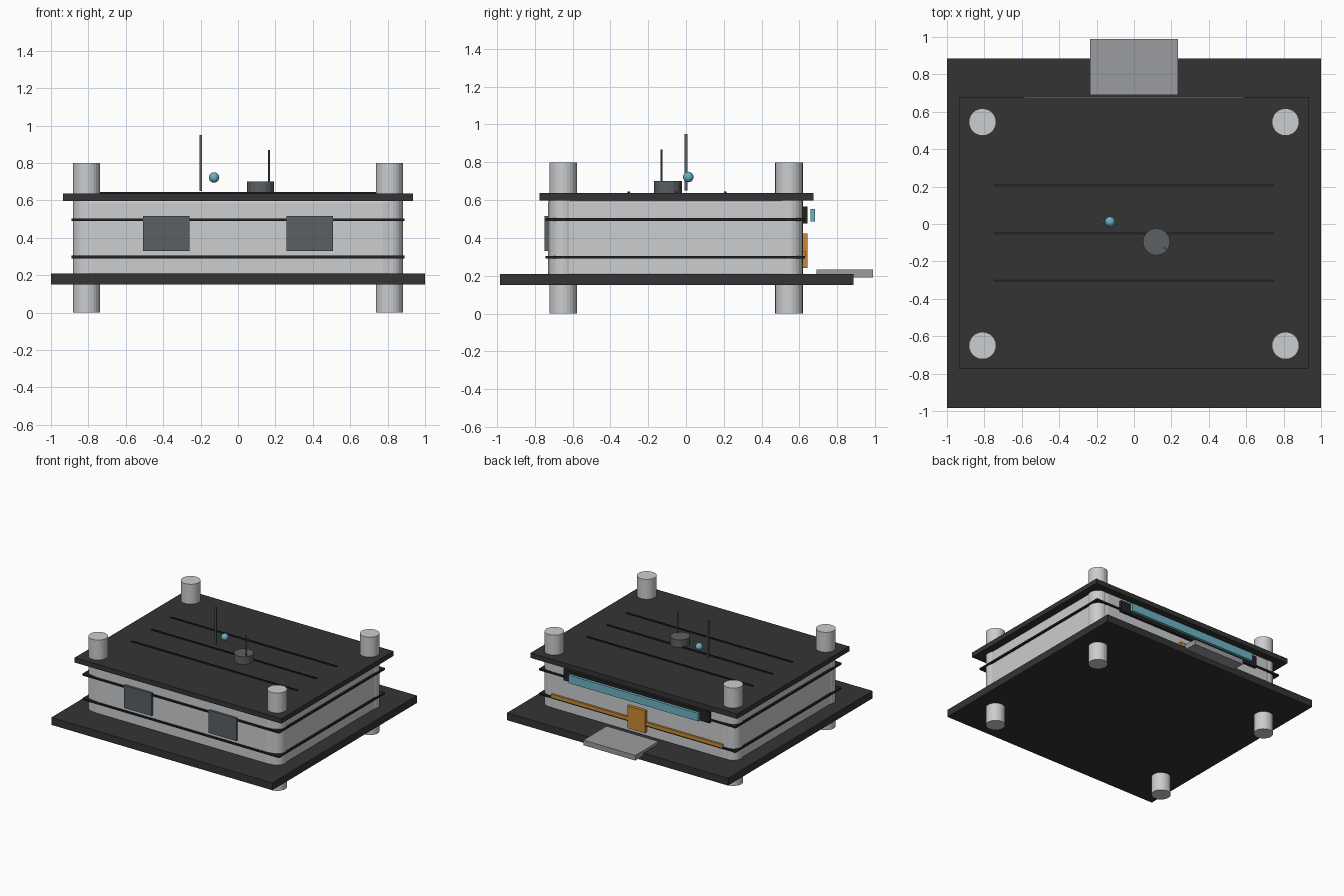
import bpy
import bmesh

cube = bpy.data.objects.get("Cube")
if cube:
    bpy.data.objects.remove(cube, do_unlink=True)


def material(name, r, g, b, rough=0.6):
    m = bpy.data.materials.new(name)
    m.use_nodes = True
    m.diffuse_color = (r, g, b, 1)
    bsdf = next(n for n in m.node_tree.nodes if n.type == 'BSDF_PRINCIPLED')
    bsdf.inputs["Base Color"].default_value = (r, g, b, 1)
    bsdf.inputs["Roughness"].default_value = rough
    return m


charcoal = material("charcoal", 0.034, 0.034, 0.035)
black = material("black", 0.016, 0.016, 0.018)
light_grey = material("light grey", 0.60, 0.61, 0.62)
mid_grey = material("mid grey", 0.33, 0.335, 0.35)
slate = material("slate grey", 0.105, 0.117, 0.123)
amber = material("amber", 0.60, 0.25, 0.035)
cyan = material("pale cyan", 0.15, 0.45, 0.55)


def finish(name, bm, mat):
    mesh = bpy.data.meshes.new(name)
    bm.to_mesh(mesh)
    bm.free()
    mesh.materials.append(mat)
    ob = bpy.data.objects.new(name, mesh)
    bpy.context.collection.objects.link(ob)
    return ob


def box(name, xs, ys, zs, mat, corner=0):
    """Box between the given ranges, optionally with rounded upright corners."""
    bm = bmesh.new()
    bmesh.ops.create_cube(bm, size=1)
    for v in bm.verts:
        for i, (lo, hi) in enumerate((xs, ys, zs)):
            v.co[i] = hi if v.co[i] > 0 else lo
    if corner:
        upright = [e for e in bm.edges
                   if abs(e.verts[0].co.z - e.verts[1].co.z) > 0.01]
        bmesh.ops.bevel(bm, geom=upright, offset=corner, segments=4,
                        profile=0.5, affect='EDGES')
    return finish(name, bm, mat)


def cylinder(name, x, y, zs, radius, mat, sides=24):
    bm = bmesh.new()
    bmesh.ops.create_cone(bm, cap_ends=True, segments=sides, radius1=radius,
                          radius2=radius, depth=zs[1] - zs[0])
    bmesh.ops.translate(bm, verts=bm.verts, vec=(x, y, sum(zs) / 2))
    return finish(name, bm, mat)


# Decks and main body
box("lower_deck", (-1, 1), (-0.985, 0.885), (0.15, 0.21), charcoal)
box("upper_deck", (-0.935, 0.935), (-0.775, 0.675), (0.597, 0.637), charcoal)
body = box("body", (-0.875, 0.875), (-0.73, 0.62), (0.2, 0.6), light_grey, 0.1)
soft = body.modifiers.new("edge_softening", 'BEVEL')
soft.width = 0.012
soft.segments = 2
soft.limit_method = 'ANGLE'
soft.angle_limit = 1.0

# Trim sheets around the body
for name, z in (("lower_trim", 0.297), ("upper_trim", 0.497)):
    box(name, (-0.89, 0.89), (-0.742, 0.63), (z - 0.007, z + 0.007), black)

# Corner posts running through both decks
for side, x in (("right", -0.81), ("left", 0.81)):
    for end, y in (("front", -0.65), ("back", 0.545)):
        cylinder(f"{end}_{side}_post", x, y, (0, 0.8), 0.073, light_grey)

# Front panels
for side, x in (("right", -0.383), ("left", 0.383)):
    box(f"front_{side}_panel", (x - 0.125, x + 0.125), (-0.748, -0.725),
        (0.33, 0.515), slate)

# Back: light strip in its housing, rail with latch, tray
box("strip_housing", (-0.66, 0.66), (0.61, 0.642), (0.475, 0.567), black)
box("light_strip", (-0.588, 0.588), (0.658, 0.682), (0.487, 0.552), cyan)
box("back_rail", (-0.775, 0.775), (0.61, 0.636), (0.302, 0.328), amber)
box("rail_latch", (-0.08, 0.08), (0.612, 0.644), (0.24, 0.422), amber)
box("back_tray", (-0.235, 0.235), (0.69, 0.99), (0.19, 0.232), mid_grey)

# Seams across the upper deck
for i, y in enumerate((-0.303, -0.05, 0.207)):
    box(f"deck_seam_{i + 1}", (-0.75, 0.75), (y - 0.006, y + 0.006),
        (0.63, 0.645), black)

# Fittings on the upper deck
cylinder("knob", 0.12, -0.095, (0.637, 0.7), 0.073, slate, 16)
cylinder("knob_pin", 0.166, -0.13, (0.69, 0.868), 0.006, slate, 8)
box("antenna", (-0.207, -0.193), (-0.007, 0.007), (0.65, 0.95), slate)
bm = bmesh.new()
bmesh.ops.create_uvsphere(bm, u_segments=16, v_segments=8, radius=0.028)
bmesh.ops.translate(bm, verts=bm.verts, vec=(-0.128, 0.012, 0.722))
finish("bead", bm, cyan)
